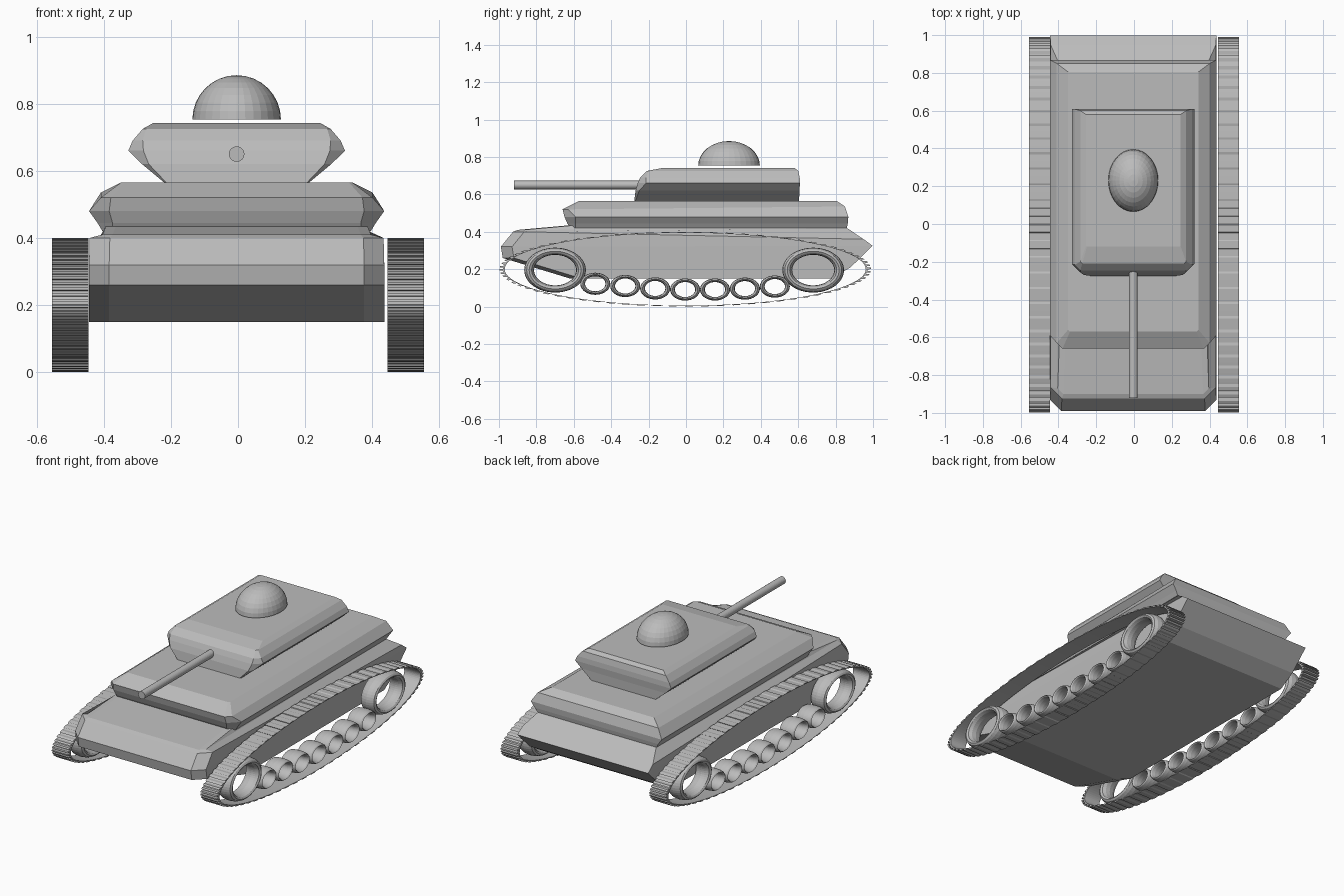
import bpy, bmesh, math
from mathutils import Matrix

cube = bpy.data.objects.get("Cube")
if cube:
    bpy.data.objects.remove(cube, do_unlink=True)

# One plain grey for everything
grey = bpy.data.materials.new("plain_grey")
grey.use_nodes = True
colour = (0.5, 0.5, 0.5, 1)
grey.diffuse_color = colour
grey.node_tree.nodes["Principled BSDF"].inputs["Base Color"].default_value = colour

OFF = -0.004  # the body sits slightly off the centre line


def finish(name, bm):
    bmesh.ops.remove_doubles(bm, verts=bm.verts, dist=0.0005)
    bmesh.ops.recalc_face_normals(bm, faces=bm.faces)
    mesh = bpy.data.meshes.new(name)
    bm.to_mesh(mesh)
    bm.free()
    mesh.materials.append(grey)
    obj = bpy.data.objects.new(name, mesh)
    bpy.context.collection.objects.link(obj)
    return obj


def skin(bm, loops, closed=False):
    """Join successive vertex loops with quads."""
    n = len(loops[0])
    pairs = list(zip(loops, loops[1:]))
    if closed:
        pairs.append((loops[-1], loops[0]))
    for a, b in pairs:
        for i in range(n):
            j = (i + 1) % n
            bm.faces.new((a[i], a[j], b[j], b[i]))


def plate_body(name, levels):
    """Stack rectangles with cut front corners:
    (z front, z back, half width, y front, y back, front cut)."""
    bm = bmesh.new()
    loops = []
    for zf, zb, w, y0, y1, c in levels:
        pts = [(-w + c, y0, zf), (w - c, y0, zf), (w, y0 + c, zf),
               (w, y1, zb), (-w, y1, zb), (-w, y0 + c, zf)]
        loops.append([bm.verts.new((x + OFF, y, z)) for x, y, z in pts])
    skin(bm, loops)
    bm.faces.new(loops[0][::-1])
    bm.faces.new(loops[-1])
    return finish(name, bm)


# Hull, superstructure and turret
plate_body("lower_hull", [
    (0.15, 0.15, 0.44, -0.62, 0.78, 0.06),
    (0.26, 0.21, 0.44, -0.98, 0.88, 0.06),
    (0.32, 0.325, 0.44, -0.99, 0.998, 0.06),
    (0.40, 0.36, 0.438, -0.925, 0.95, 0.06),
    (0.41, 0.417, 0.40, -0.90, 0.865, 0.03),
    (0.435, 0.425, 0.39, -0.62, 0.84, 0.03)])
plate_body("upper_hull", [
    (0.42, 0.42, 0.40, -0.62, 0.86, 0.03),
    (0.445, 0.445, 0.415, -0.635, 0.865, 0.045),
    (0.48, 0.48, 0.44, -0.65, 0.868, 0.06),
    (0.52, 0.535, 0.405, -0.66, 0.85, 0.03),
    (0.565, 0.565, 0.345, -0.57, 0.805, 0.01)])
plate_body("turret", [
    (0.56, 0.56, 0.21, -0.277, 0.605, 0.005),
    (0.62, 0.62, 0.282, -0.27, 0.606, 0.02),
    (0.66, 0.66, 0.323, -0.258, 0.61, 0.045),
    (0.69, 0.69, 0.31, -0.245, 0.608, 0.03),
    (0.725, 0.725, 0.28, -0.21, 0.60, 0.01),
    (0.742, 0.742, 0.25, -0.12, 0.58, 0.005)])

# Gun barrel
bm = bmesh.new()
bmesh.ops.create_cone(bm, cap_ends=True, segments=24, radius1=0.023, radius2=0.023, depth=0.7,
                      matrix=Matrix.Translation((OFF, -0.57, 0.65)) @ Matrix.Rotation(math.pi / 2, 4, "X"))
finish("gun_barrel", bm)

# Dome hatch: upper half of a stretched sphere
bm = bmesh.new()
bmesh.ops.create_uvsphere(bm, u_segments=32, v_segments=16, radius=1)
cut = bmesh.ops.bisect_plane(bm, geom=bm.verts[:] + bm.edges[:] + bm.faces[:], dist=0.0001,
                             plane_co=(0, 0, 0), plane_no=(0, 0, -1), clear_outer=True)
bmesh.ops.holes_fill(bm, edges=[e for e in bm.edges if e.is_boundary])
bmesh.ops.transform(bm, verts=bm.verts,
                    matrix=Matrix.Translation((OFF, 0.23, 0.753)) @ Matrix.Diagonal((0.132, 0.165, 0.132, 1)))
finish("dome_hatch", bm)


def wheel(name, x, y, z, ry, rz, tube):
    """Squashed open ring with a rounded rim, axle along x."""
    bm = bmesh.new()
    loops = []
    for i in range(48):
        a = math.tau * i / 48
        loop = []
        for k in range(12):
            t = math.tau * k / 12
            r = 1 - tube + tube * math.cos(t)
            loop.append(bm.verts.new((x + 0.05 * math.sin(t), y + ry * r * math.cos(a), z + rz * r * math.sin(a))))
        loops.append(loop)
    skin(bm, loops, closed=True)
    return finish(name, bm)


def track(name, x):
    """Thin oval belt with square teeth on its outer face."""
    bm = bmesh.new()
    loops = []
    teeth = 72
    for i in range(teeth * 4):
        a = math.tau * (i // 2 * 2 + i % 2 * 1.8) / (teeth * 4)
        outer = 1 if i % 4 < 2 else 0.982
        loop = []
        for r, dx in ((0.972, -0.055), (outer, -0.055), (outer, 0.055), (0.972, 0.055)):
            loop.append(bm.verts.new((x + dx, -0.004 + 0.993 * r * math.cos(a), 0.2 + 0.2 * r * math.sin(a))))
        loops.append(loop)
    skin(bm, loops, closed=True)
    return finish(name, bm)


# Running gear on both sides
ROAD_HEIGHTS = (0.122, 0.11, 0.097, 0.091, 0.091, 0.096, 0.107)
for side, s in (("left", 1), ("right", -1)):
    x = s * 0.5
    track(side + "_track", x)
    wheel(side + "_front_wheel", x, -0.70, 0.195, 0.165, 0.12, 0.16)
    wheel(side + "_rear_wheel", x, 0.68, 0.195, 0.165, 0.12, 0.16)
    for n, z in enumerate(ROAD_HEIGHTS):
        wheel(f"{side}_road_wheel_{n + 1}", x, -0.485 + 0.16 * n, z, 0.08, 0.059, 0.16)
